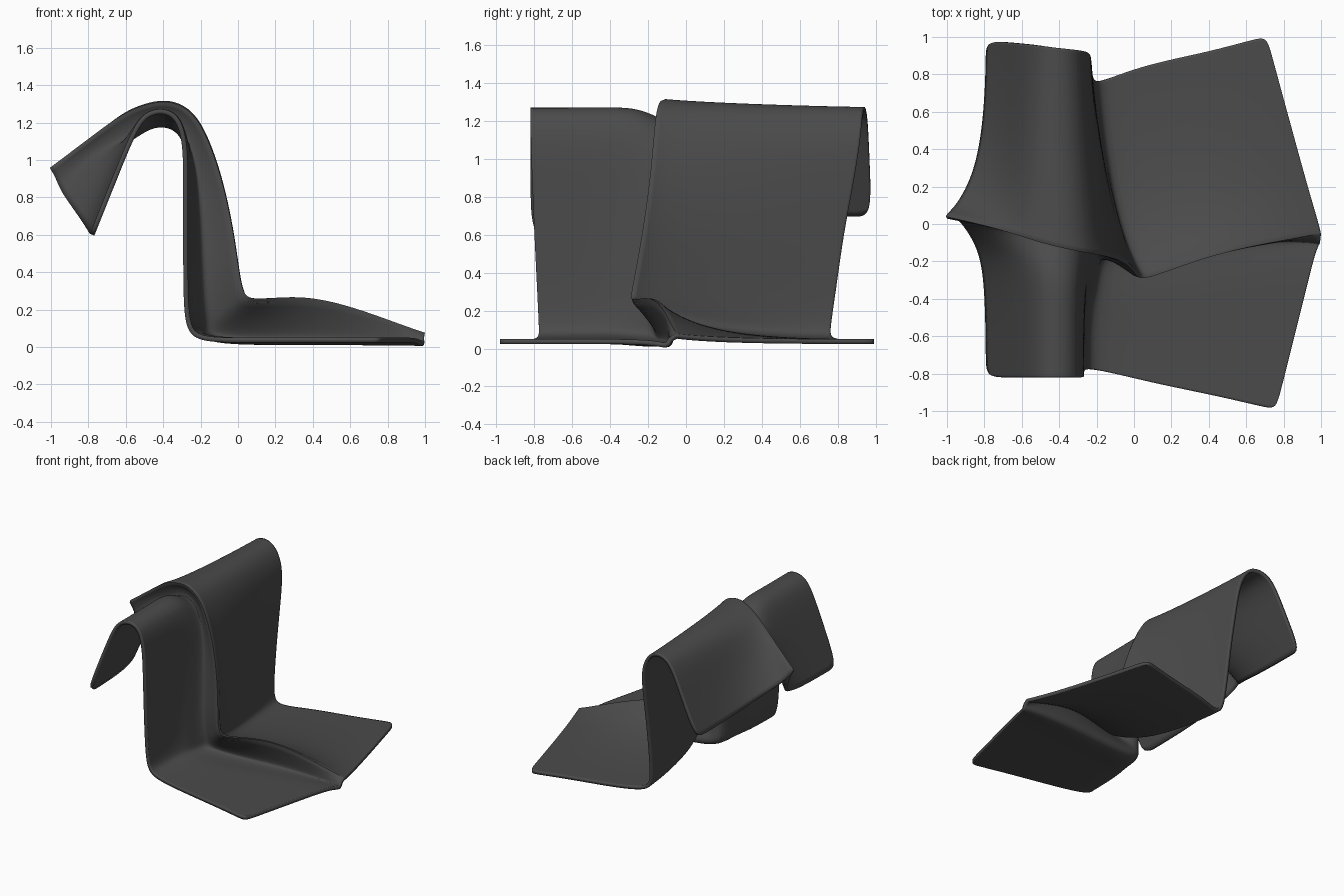
import bpy, bmesh

if "Cube" in bpy.data.objects:
    bpy.data.objects.remove(bpy.data.objects["Cube"])

# Plain drape profile (x, z): hanging end, over the top, down, out along the floor
BASE = [(-.78, .60), (-.66, .90), (-.545, 1.185), (-.48, 1.25), (-.40, 1.266), (-.32, 1.23),
        (-.28, 1.09), (-.28, .85), (-.28, .60), (-.28, .30), (-.27, .095), (-.20, .035),
        (.10, .037), (.45, .037), (.70, .037), (.76, .037)]
# Crest of the big fold (x, y, z), one point per profile station
RIDGE = [(-1.0, .04, .95), (-.80, 0, 1.10), (-.62, -.05, 1.24), (-.50, -.09, 1.29), (-.38, -.12, 1.315),
         (-.26, -.145, 1.27), (-.175, -.16, 1.14), (-.09, -.18, .90), (-.03, -.22, .62), (0, -.26, .40),
         (.025, -.285, .275), (.08, -.285, .245), (.33, -.19, .275), (.60, -.115, .215), (.92, -.06, .09),
         (.995, -.05, .065)]
# Side edges of the cloth (y)
FRONT = [-.82] * 7 + [-.81, -.80, -.785, -.775, -.775, -.85, -.92, -.98, -.99]
BACK = [.98, .97, .96, .95, .94, .93, .92, .88, .83, .79, .76, .76, .85, .92, .99, 1.0]
# How far the fold tucks back beneath its crest (y)
TUCK = [.01, .02, .03, .04, .05, .05, .05, .06, .07, .09, .13, .16, .10, .04, -.02, -.05]


def section(edge, t, w, tuck=0, drop=0, top_drop=0, end=None, lift=0, shift=0):
    """Lengthwise line: t moves it from the side edge to the fold, w raises it."""
    pts = []
    for i, ((bx, bz), (rx, ry, rz)) in enumerate(zip(BASE, RIDGE)):
        wi = w if 2 <= i <= 10 else w ** 2.5
        if i < 2 and end is not None:
            wi = end
        if i > 11:
            bx -= shift
        elif i > 5:
            bx += shift * .5
        fx = t if i > 11 else wi
        z = bz + (rz - bz) * wi - drop
        if 2 <= i <= 6:
            z -= top_drop
        if i < 2:
            z += lift * (1 - wi) * (1 - i / 2)
        pts.append((bx + (rx - bx) * fx, edge[i] + (ry + TUCK[i] * tuck - edge[i]) * t, max(z, .012)))
    return pts


back = dict(lift=.1, shift=.05)
rows = [section(FRONT, 0, 0), section(FRONT, .12, 0), section(FRONT, .5, .01, end=.02),
        section(FRONT, .75, .07, end=.12), section(FRONT, .9, .16, drop=.01, top_drop=.03, end=.4),
        section(FRONT, 1, .27, tuck=1, drop=.03, top_drop=.08, end=.75),
        section(FRONT, 1, .6, tuck=.8, top_drop=.03, end=.9),
        section(BACK, 1, 1),
        section(BACK, .94, .88), section(BACK, .78, .65, **back), section(BACK, .55, .42, **back),
        section(BACK, .28, .22, **back), section(BACK, .10, .12, **back), section(BACK, 0, .08, **back)]

# Draped cloth sheet
bm = bmesh.new()
crease = bm.edges.layers.float.new("crease_edge")
grid = [[bm.verts.new(p) for p in r] for r in rows]
for a, b in zip(grid, grid[1:]):
    for i in range(len(BASE) - 1):
        bm.faces.new((a[i], a[i + 1], b[i + 1], b[i]))
for a, b in zip(grid[7], grid[7][1:]):
    bm.edges.get((a, b))[crease] = .6
bm.normal_update()
mesh = bpy.data.meshes.new("draped_blanket")
bm.to_mesh(mesh)
bm.free()
blanket = bpy.data.objects.new("draped_blanket", mesh)
bpy.context.collection.objects.link(blanket)

# Soft folds, then fabric thickness
sub = blanket.modifiers.new("soft_folds", 'SUBSURF')
sub.levels = sub.render_levels = 3
sol = blanket.modifiers.new("fabric_thickness", 'SOLIDIFY')
sol.thickness = .026
sol.offset = 0

# Charcoal fabric
mat = bpy.data.materials.new("charcoal_fabric")
mat.diffuse_color = (.07, .07, .07, 1)
mat.use_nodes = True
mat.node_tree.nodes["Principled BSDF"].inputs["Base Color"].default_value = mat.diffuse_color
mesh.materials.append(mat)

bpy.context.view_layer.objects.active = blanket
blanket.select_set(True)
bpy.ops.object.shade_smooth_by_angle()
